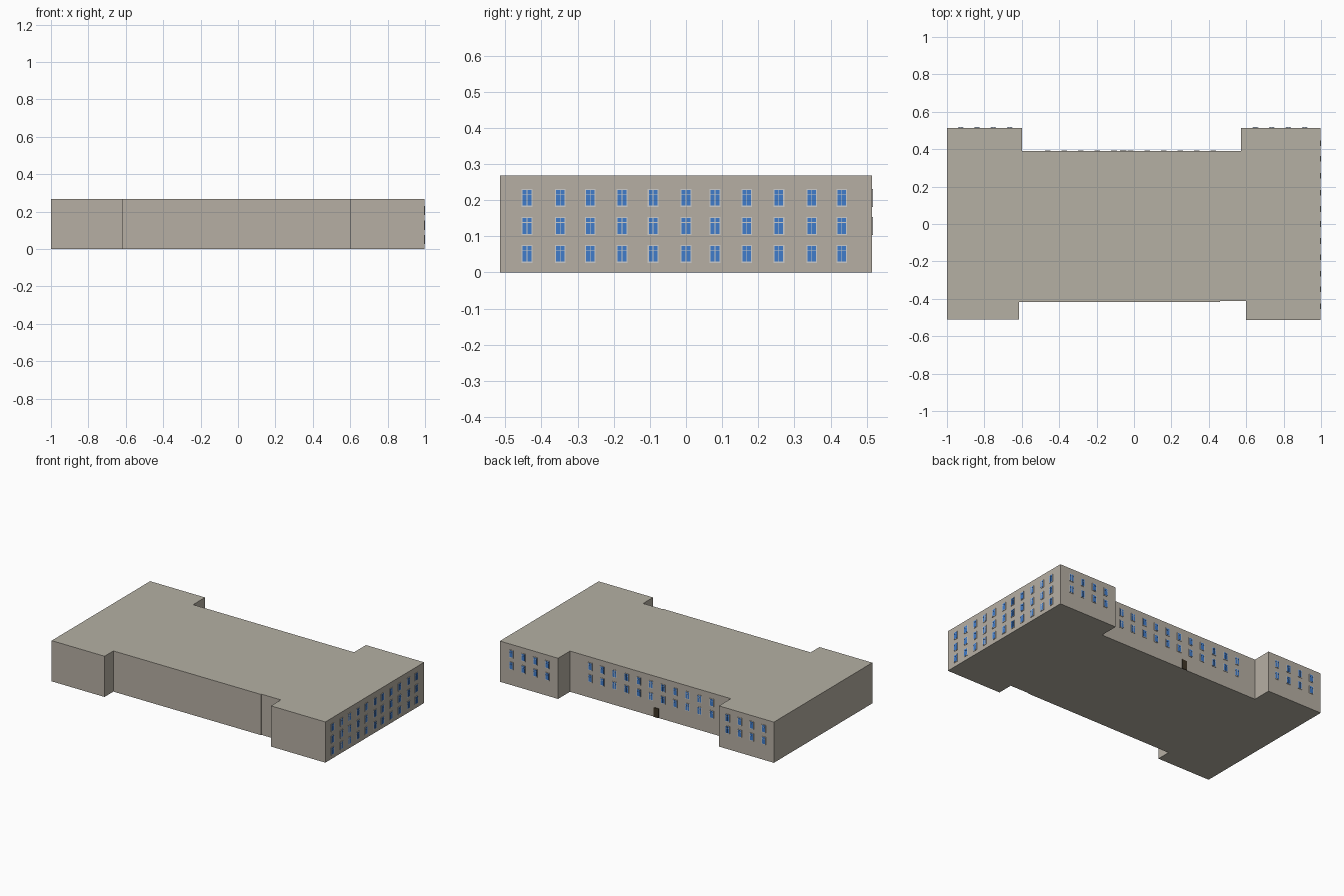
import bpy, bmesh, math
from mathutils import Matrix, Vector

if "Cube" in bpy.data.objects:
    bpy.data.objects.remove(bpy.data.objects["Cube"])

HEIGHT = 0.268


def material(name, rgb):
    m = bpy.data.materials.new(name)
    m.diffuse_color = (*rgb, 1)
    m.use_nodes = True
    m.node_tree.nodes["Principled BSDF"].inputs["Base Color"].default_value = m.diffuse_color
    return m


WALL = material("stone_wall", (0.47, 0.43, 0.37))
ROOF = material("stone_roof", (0.46, 0.435, 0.37))
WHITE = material("window_frame", (0.85, 0.85, 0.83))
BLUE = material("glass", (0.05, 0.2, 0.6))
BROWN = material("door_wood", (0.05, 0.035, 0.02))


def add_object(name, bm, mats):
    mesh = bpy.data.meshes.new(name)
    bm.to_mesh(mesh)
    bm.free()
    for m in mats:
        mesh.materials.append(m)
    ob = bpy.data.objects.new(name, mesh)
    bpy.context.collection.objects.link(ob)
    return ob


def box(bm, lo, hi, mat, frame):
    """Box between two corners in a wall frame (u along wall, v outward, z up)."""
    lo, hi = Vector(lo), Vector(hi)
    size = Matrix.Diagonal((*(hi - lo), 1))
    geo = bmesh.ops.create_cube(bm, size=1, matrix=frame @ Matrix.Translation((lo + hi) / 2) @ size)
    for f in {f for v in geo["verts"] for f in v.link_faces}:
        f.material_index = mat


def window(bm, frame):
    w, h, bar, lip = 0.015, 0.025, 0.002, 0.004
    rail = 0.010                                   # transom bar height
    sides = [(-w + 0.003, -bar / 2), (bar / 2, w - 0.003)]
    levels = [(-h + 0.004, rail - bar / 2), (rail + bar / 2, h - 0.003)]
    box(bm, (-w, -0.002, -h), (w, lip - 0.001, h), 0, frame)
    for u0, u1 in sides:
        for z0, z1 in levels:
            box(bm, (u0, 0, z0), (u1, lip, z1), 1, frame)


def window_grid(name, places, rows, turn):
    """Windows at every (x, y) place and every row height, facing along turn."""
    bm = bmesh.new()
    for x, y in places:
        for z in rows:
            window(bm, Matrix.Translation((x, y, z)) @ Matrix.Rotation(turn, 4, "Z"))
    return add_object(name, bm, [WHITE, BLUE])


# Building body: H-shaped footprint raised to the flat roof
footprint = [(-1, -0.51), (-0.615, -0.51), (-0.615, -0.418), (0.46, -0.416),
             (0.46, -0.411), (0.6, -0.411), (0.6, -0.514), (0.996, -0.514),
             (0.996, 0.514), (0.572, 0.514), (0.572, 0.39), (-0.6, 0.39),
             (-0.6, 0.514), (-1, 0.514)]
bm = bmesh.new()
base = bm.faces.new([bm.verts.new((x, y, 0)) for x, y in footprint])
top = bmesh.ops.extrude_face_region(bm, geom=[base], use_keep_orig=True)
bmesh.ops.translate(bm, vec=(0, 0, HEIGHT), verts=[g for g in top["geom"] if isinstance(g, bmesh.types.BMVert)])
bmesh.ops.recalc_face_normals(bm, faces=bm.faces)
for f in bm.faces:
    f.material_index = 1 if abs(f.normal.z) > 0.5 else 0
add_object("building_body", bm, [WALL, ROOF])

# Windows: three storeys on the right end, two upper storeys along the back
UPPER = [0.128, 0.206]
columns = [-0.44, -0.348, -0.265, -0.177, -0.091, 0, 0.08, 0.168, 0.257, 0.348, 0.431]
window_grid("right_windows", [(0.996, y) for y in columns], [0.051] + UPPER, -math.pi / 2)
window_grid("back_centre_windows", [(0.424 - 0.0885 * i, 0.39) for i in range(11)], UPPER, 0)
window_grid("back_right_wing_windows", [(0.912 - 0.0875 * i, 0.514) for i in range(4)], UPPER, 0)
window_grid("back_left_wing_windows", [(-0.664 - 0.0877 * i, 0.514) for i in range(4)], UPPER, 0)

# Back entrance door
bm = bmesh.new()
box(bm, (-0.018, -0.002, 0), (0.018, 0.004, 0.062), 0, Matrix.Translation((-0.058, 0.39, 0)))
add_object("back_door", bm, [BROWN])
